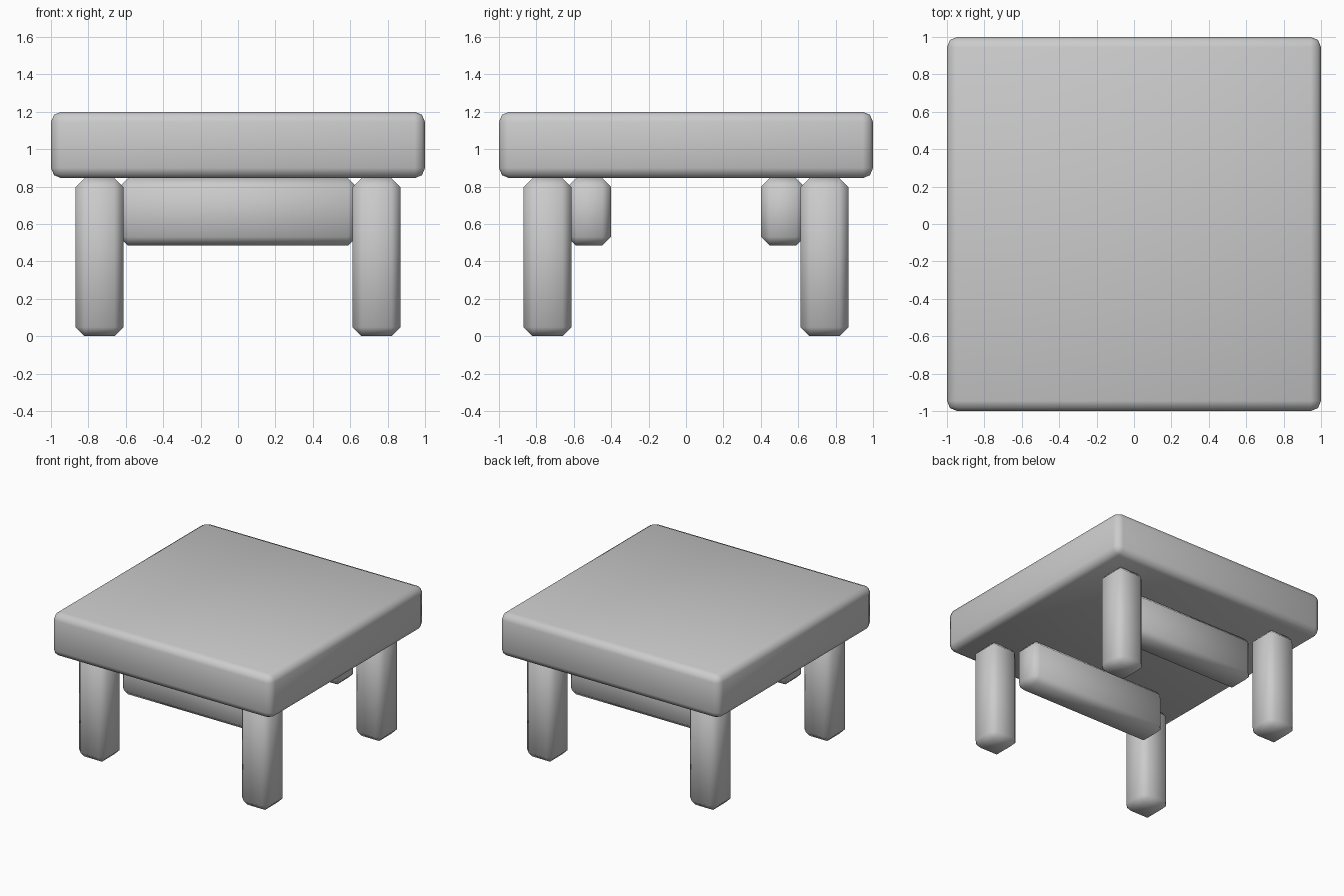
import bpy
import bmesh
from mathutils import Matrix

cube = bpy.data.objects.get("Cube")
if cube:
    bpy.data.objects.remove(cube, do_unlink=True)

GREY = (0.6, 0.6, 0.6, 1)
mat = bpy.data.materials.new("plain grey")
mat.use_nodes = True
mat.diffuse_color = GREY
mat.node_tree.nodes["Principled BSDF"].inputs["Base Color"].default_value = GREY


def soft_box(name, low, high, bevel, segments):
    """Box between two corners with bevelled, smooth-shaded edges."""
    size = [b - a for a, b in zip(low, high)]
    mid = [(a + b) / 2 for a, b in zip(low, high)]
    bm = bmesh.new()
    bmesh.ops.create_cube(bm, size=1, matrix=Matrix.Diagonal((*size, 1)))
    bmesh.ops.bevel(bm, geom=bm.edges[:], offset=bevel, segments=segments,
                    profile=0.5, affect='EDGES')
    for face in bm.faces:
        face.smooth = True
    mesh = bpy.data.meshes.new(name)
    bm.to_mesh(mesh)
    bm.free()
    mesh.materials.append(mat)
    obj = bpy.data.objects.new(name, mesh)
    obj.location = mid
    bpy.context.collection.objects.link(obj)
    return obj


UNDERSIDE = 0.845

# Thick square top
soft_box("table_top", (-1, -1, UNDERSIDE), (1, 1, 1.2), 0.055, 2)

# Four legs and two rails running side to side
LEG_AT, LEG_HALF = 0.741, 0.128
for depth, sy in (("front", -1), ("back", 1)):
    for side, sx in (("left", 1), ("right", -1)):
        x, y = sx * LEG_AT, sy * LEG_AT
        soft_box(f"{depth}_{side}_leg",
                 (x - LEG_HALF, y - LEG_HALF, 0),
                 (x + LEG_HALF, y + LEG_HALF, UNDERSIDE), 0.048, 1)
    y = sy * 0.518
    soft_box(f"{depth}_rail", (-0.635, y - 0.117, 0.485),
             (0.635, y + 0.117, UNDERSIDE), 0.046, 1)
